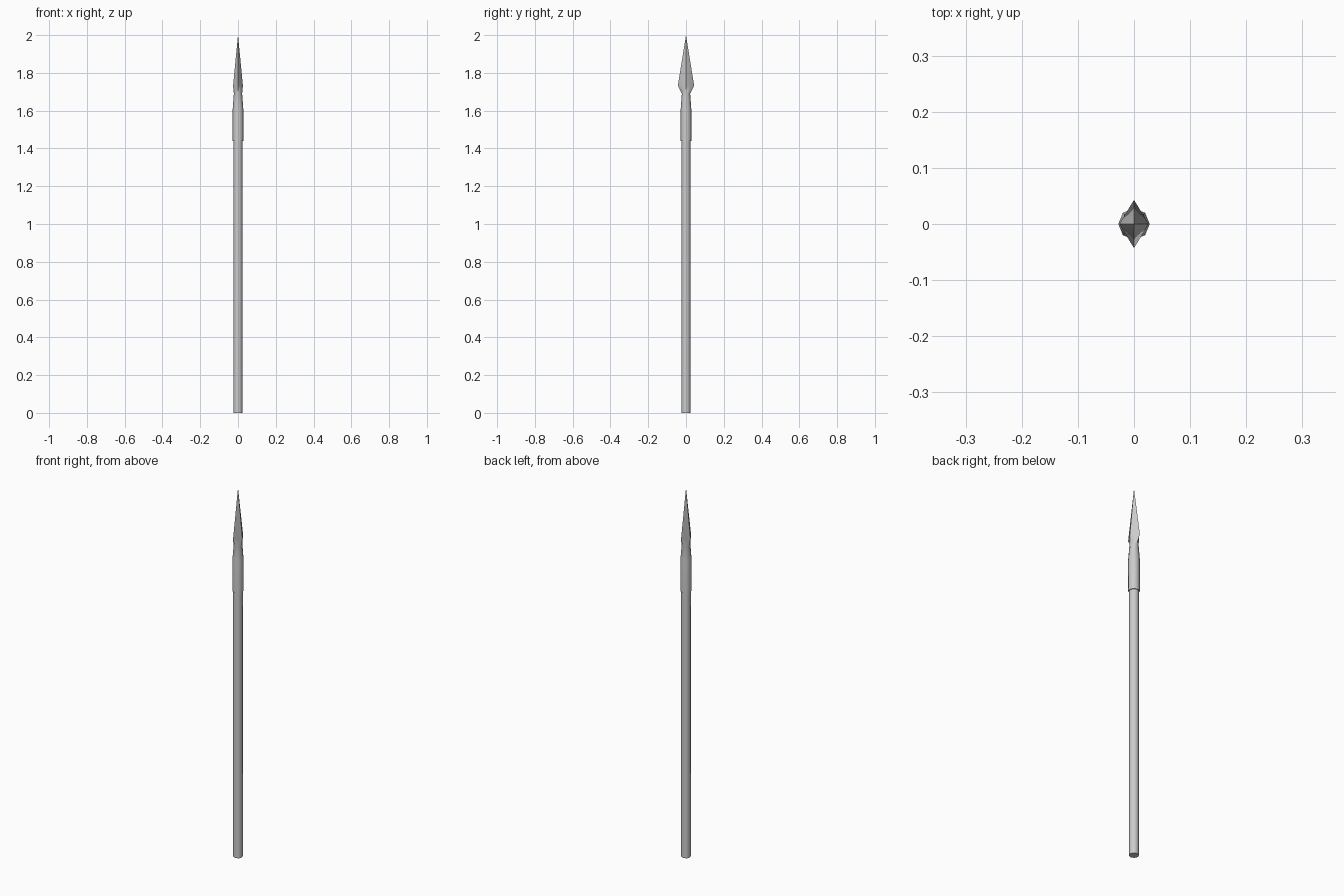
import bpy, bmesh
from math import sin, cos, pi

if "Cube" in bpy.data.objects:
    bpy.data.objects.remove(bpy.data.objects["Cube"])

SIDES = 8


def ring(bm, z, r):
    """Round cross-section."""
    return [bm.verts.new((r * cos(2 * pi * i / SIDES), r * sin(2 * pi * i / SIDES), z))
            for i in range(SIDES)]


def diamond(bm, z, hx, hy):
    """Diamond cross-section with a mid-point on every edge."""
    c = [(hx, 0), (0, hy), (-hx, 0), (0, -hy)]
    pts = []
    for i in range(4):
        a, b = c[i], c[(i + 1) % 4]
        pts += [a, ((a[0] + b[0]) / 2, (a[1] + b[1]) / 2)]
    return [bm.verts.new((x, y, z)) for x, y in pts]


def bridge(bm, a, b):
    for i in range(SIDES):
        j = (i + 1) % SIDES
        bm.faces.new((a[i], a[j], b[j], b[i]))


def finish(bm, name):
    bmesh.ops.recalc_face_normals(bm, faces=bm.faces)
    me = bpy.data.meshes.new(name)
    bm.to_mesh(me)
    bm.free()
    ob = bpy.data.objects.new(name, me)
    bpy.context.collection.objects.link(ob)
    bpy.ops.object.select_all(action='DESELECT')
    ob.select_set(True)
    bpy.context.view_layer.objects.active = ob
    bpy.ops.object.shade_smooth_by_angle(angle=0.85)
    return ob


# Wooden shaft
bm = bmesh.new()
bottom, top = ring(bm, 0, 0.024), ring(bm, 1.46, 0.024)
bridge(bm, bottom, top)
bm.faces.new(bottom)
bm.faces.new(top)
finish(bm, "shaft")

# Spear head: socket, tapered neck and four-sided blade
bm = bmesh.new()
rings = [ring(bm, 1.44, 0.028), ring(bm, 1.61, 0.028), ring(bm, 1.69, 0.022),
         diamond(bm, 1.733, 0.026, 0.043)]
for a, b in zip(rings, rings[1:]):
    bridge(bm, a, b)
bm.faces.new(rings[0])
tip = bm.verts.new((0, 0, 2))
for i in range(SIDES):
    bm.faces.new((rings[-1][i], rings[-1][(i + 1) % SIDES], tip))
finish(bm, "spear_head")
